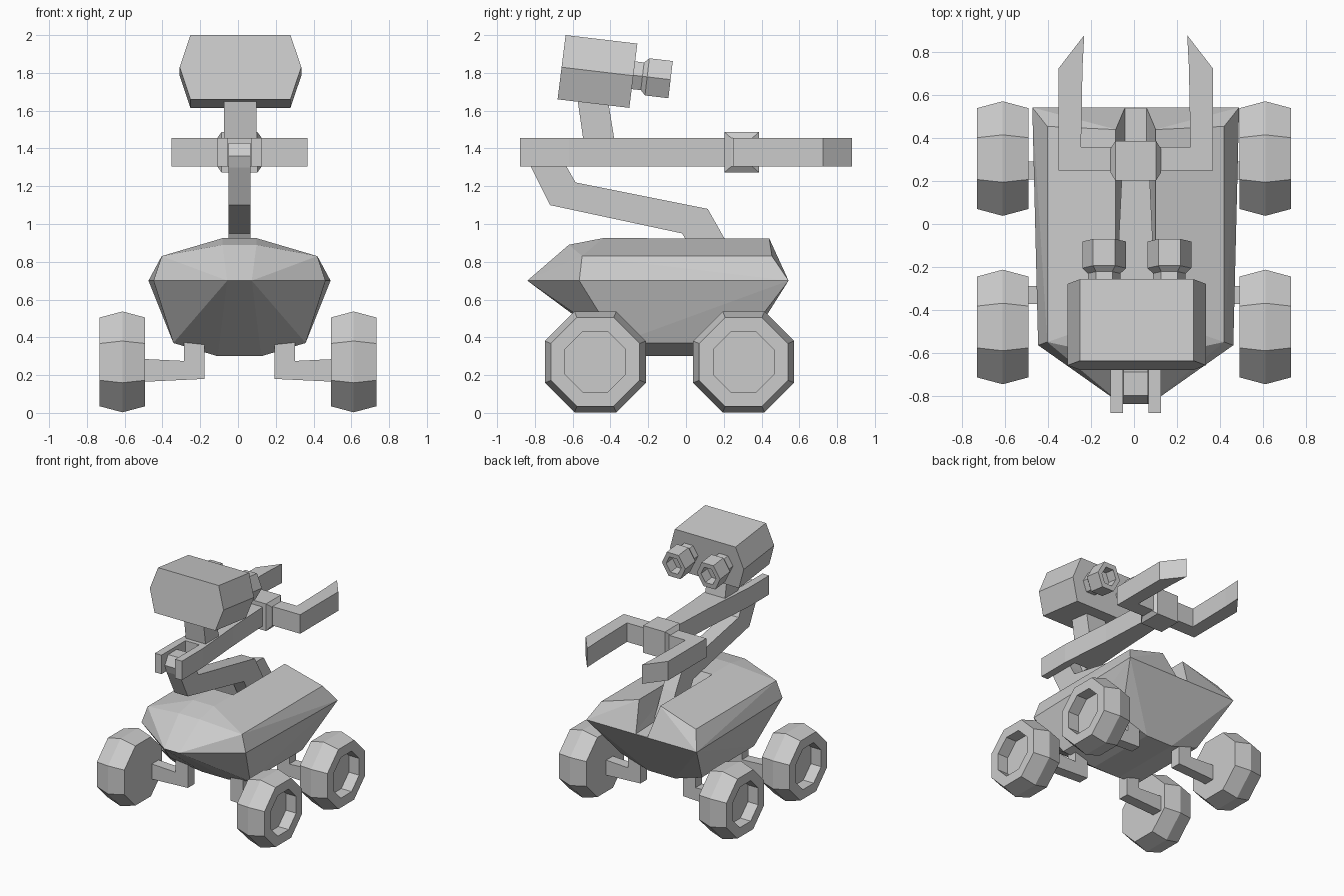
import bpy, bmesh
from math import cos, sin, pi, radians
from mathutils import Matrix, Vector

if "Cube" in bpy.data.objects:
    bpy.data.objects.remove(bpy.data.objects["Cube"])

XC = 0.008  # centre of the upper parts


def finish(bm, name):
    bmesh.ops.recalc_face_normals(bm, faces=bm.faces)
    me = bpy.data.meshes.new(name)
    bm.to_mesh(me)
    bm.free()
    ob = bpy.data.objects.new(name, me)
    bpy.context.collection.objects.link(ob)
    return ob


def loft(name, rings):
    """Join equal-sized rings of points and cap both ends."""
    bm = bmesh.new()
    vs = [[bm.verts.new(p) for p in r] for r in rings]
    n = len(vs[0])
    for a, b in zip(vs, vs[1:]):
        for i in range(n):
            bm.faces.new((a[i], a[(i + 1) % n], b[(i + 1) % n], b[i]))
    bm.faces.new(vs[0])
    bm.faces.new(vs[-1])
    return finish(bm, name)


def prism(name, pts, axis, lo, hi):
    """Extrude a flat outline along an axis."""
    def put(p, t):
        q = list(p)
        q.insert(axis, t)
        return q
    return loft(name, [[put(p, t) for p in pts] for t in (lo, hi)])


def lathe(name, profile, n, phase, mat, stretch=1):
    """Rings of (height, radius) around local z."""
    ang = [phase + 2 * pi * i / n for i in range(n)]
    return loft(name, [[mat @ Vector((r * cos(a), r * sin(a) * stretch, h)) for a in ang]
                       for h, r in profile])


def hull(name, half):
    """Convex solid from points given on one side of the centre."""
    bm = bmesh.new()
    for x, y, z in half:
        for s in (-1, 1):
            bm.verts.new((XC + s * x, y, z))
    res = bmesh.ops.convex_hull(bm, input=bm.verts)
    bmesh.ops.delete(bm, geom=[v for v in bm.verts if not v.link_faces], context='VERTS')
    bmesh.ops.dissolve_limit(bm, angle_limit=radians(1), verts=bm.verts, edges=bm.edges)
    return finish(bm, name)


# Hull-shaped body with a sunken channel for the neck
body = hull("body", [
    (.115, -.30, .30), (.35, -.36, .37), (.35, .29, .37), (.115, .29, .30),
    (.065, -.84, .70), (.455, -.565, .70), (.482, .543, .70), (.065, .543, .70),
    (.09, -.62, .89), (.412, -.55, .83), (.412, .455, .83),
    (.09, -.44, .925), (.09, .44, .925)])
cutter = hull("channel_cutter", [
    (.10, -.22, .96), (.05, -.12, .73), (.05, .60, .70), (.10, .60, .96)])
mod = body.modifiers.new("channel", 'BOOLEAN')
mod.operation = 'DIFFERENCE'
mod.solver = 'EXACT'
mod.object = cutter
bpy.context.view_layer.objects.active = body
bpy.ops.object.modifier_apply(modifier=mod.name)
bpy.data.objects.remove(cutter)

# Wheels and their L-shaped struts
k = 1 / cos(pi / 8)
wheel_profile = [(-.12, .235 * k), (0, .267 * k), (.12, .235 * k), (.12, .16 * k), (.03, .16 * k)]
for side, s in (("left", -1), ("right", 1)):
    for end, wy, sy in (("front", -.48, -.33), ("rear", .305, .25)):
        m = Matrix.Translation((s * .612, wy, .27)) @ Matrix.Rotation(s * pi / 2, 4, 'Y')
        lathe(f"{end}_{side}_wheel", wheel_profile, 8, pi / 8, m)
        strut = [(.185, .18), (.50, .165), (.50, .285), (.295, .275), (.295, .43), (.185, .43)]
        prism(f"{end}_{side}_strut", [(XC + s * x, z) for x, z in strut], 1, sy - .042, sy + .042)

# Bent neck rising from the channel
prism("neck", [(.30, .73), (.20, .93), (.115, 1.08), (-.585, 1.22), (-.63, 1.30), (-.69, 1.43),
               (-.80, 1.43), (-.84, 1.36), (-.82, 1.30), (-.72, 1.10), (-.02, .95), (.10, .73)],
      0, XC - .058, XC + .058)

# Forked arm beam
fork = [(.065, .22), (.085, -.20), (.118, -.62), (.118, -.88), (.06, -.88), (.06, -.58)]
outline = [(XC + x, y) for x, y in fork] + [(XC - x, y) for x, y in reversed(fork)]
prism("arm_beam", outline, 2, 1.305, 1.455)

# Hand block and gripper fingers
hull("hand", [(x, .295 + s * y, 1.38 + t * z) for x, y, z in ((.095, .092, .107), (.118, .055, .075))
              for s in (-1, 1) for t in (-1, 1)])
finger = [(.10, .25), (.36, .25), (.36, .725), (.24, .88), (.248, .73), (.255, .36), (.10, .36)]
for side, s in (("left", -1), ("right", 1)):
    prism(f"{side}_finger", [(XC + s * x, y) for x, y in finger], 2, 1.305, 1.455)

# Head support and hexagonal head
prism("head_support", [(-.58, 1.70), (-.54, 1.42), (-.375, 1.42), (-.42, 1.70)], 0, XC - .082, XC + .09)
hx = .013
section = [(-.265, 0), (-.322, .17), (-.265, .34), (.265, .34), (.322, .17), (.265, 0)]
loft("head", [[(hx + x, y + .125 * z, z0 + z) for x, z in section]
              for y, z0 in ((-.68, 1.66), (-.30, 1.615))])

# Hexagonal eyes, hollow at the tip
tilt = radians(6.7)
for side, s in (("left", -1), ("right", 1)):
    m = Matrix.Translation((hx + s * .152, -.30, 1.79)) @ Matrix.Rotation(-pi / 2 - tilt, 4, 'X')
    lathe(f"{side}_eye", [(0, .076), (.07, .076), (.095, .102), (.22, .102), (.22, .065), (.14, .065)],
          6, 0, m, 1.12)
